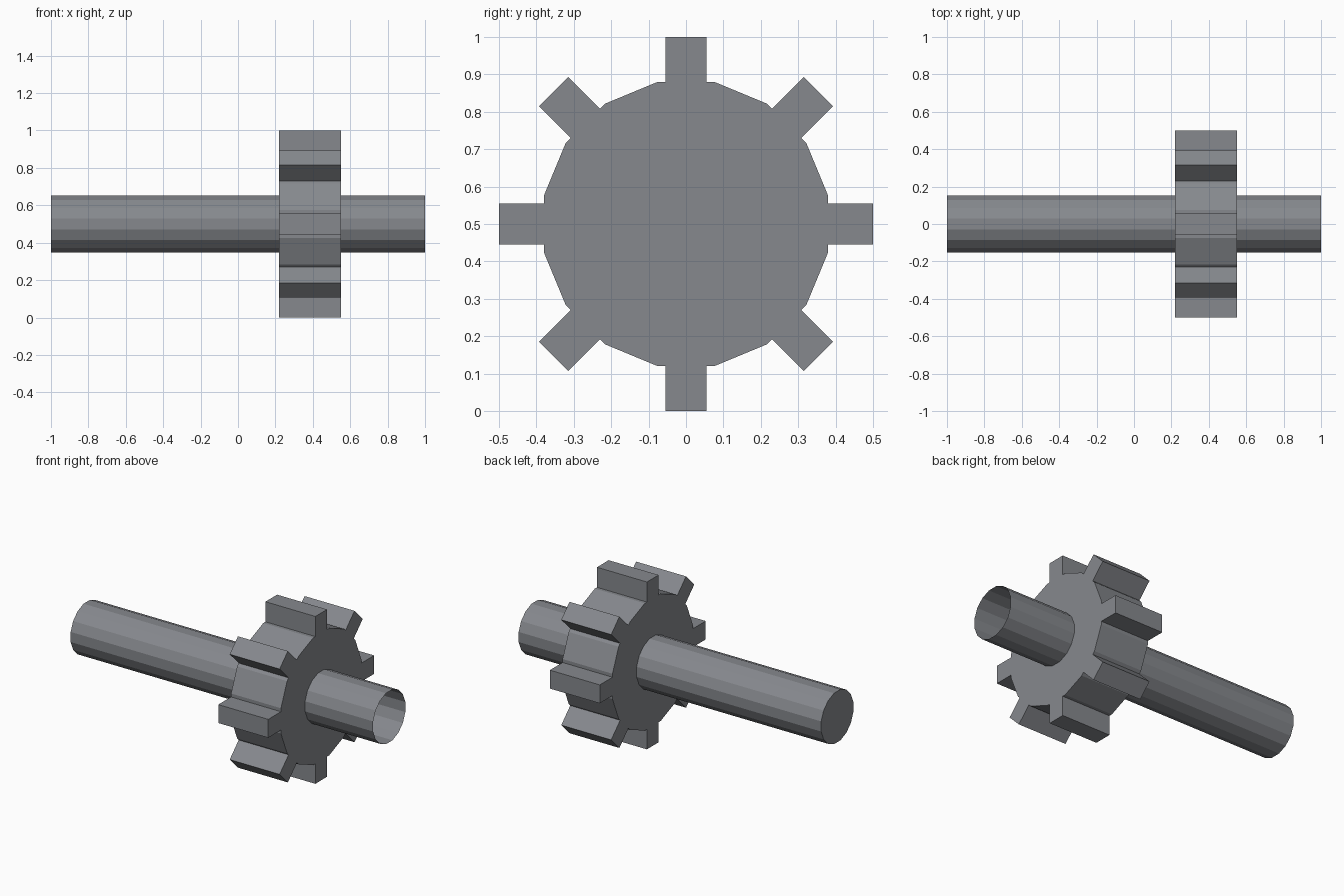
import bpy, bmesh, math
from mathutils import Matrix, Vector

cube = bpy.data.objects.get("Cube")
if cube:
    bpy.data.objects.remove(cube)

CENTRE_Z = 0.5
SIDES = 16
STEP = 2 * math.pi / SIDES

steel = bpy.data.materials.new("steel_grey")
steel.use_nodes = True
colour = (0.24, 0.25, 0.27, 1)
steel.diffuse_color = colour
steel.node_tree.nodes["Principled BSDF"].inputs["Base Color"].default_value = colour


def add_object(name, bm):
    mesh = bpy.data.meshes.new(name)
    bm.to_mesh(mesh)
    bm.free()
    mesh.materials.append(steel)
    obj = bpy.data.objects.new(name, mesh)
    bpy.context.collection.objects.link(obj)
    return obj


def extrude_profile(name, points, x0, x1):
    """Extrude a closed (y, z) outline from x0 to x1, capped at both ends."""
    bm = bmesh.new()
    face = bm.faces.new([bm.verts.new((x0, y, z + CENTRE_Z)) for y, z in points])
    result = bmesh.ops.extrude_face_region(bm, geom=[face], use_keep_orig=True)
    moved = [v for v in result["geom"] if isinstance(v, bmesh.types.BMVert)]
    bmesh.ops.translate(bm, verts=moved, vec=(x1 - x0, 0, 0))
    bmesh.ops.recalc_face_normals(bm, faces=bm.faces)
    return add_object(name, bm)


# Gear wheel: a 16-sided body with a square tooth on every second side
flat_r, tip_r, tooth_half = 0.38, 0.5, 0.055
side_half = flat_r * math.tan(STEP / 2)
one_tooth = [(-side_half, flat_r), (-tooth_half, flat_r), (-tooth_half, tip_r),
             (tooth_half, tip_r), (tooth_half, flat_r), (side_half, flat_r)]
outline = []
for i in range(SIDES // 2):
    turn = Matrix.Rotation(-2 * STEP * i, 2)
    outline += [turn @ Vector(p) for p in one_tooth]
extrude_profile("gear_wheel", outline, 0.22, 0.55)

# Shaft: a faceted tube through the wheel, closed at one end and open at the other
shaft_r = 0.155
ring = [(shaft_r * math.cos((i + 0.5) * STEP), shaft_r * math.sin((i + 0.5) * STEP))
        for i in range(SIDES)]
shaft = extrude_profile("shaft", ring, -1, 1)
bm = bmesh.new()
bm.from_mesh(shaft.data)
open_end = [f for f in bm.faces if f.normal.x > 0.9]
bmesh.ops.delete(bm, geom=open_end, context="FACES_ONLY")
bm.to_mesh(shaft.data)
bm.free()
